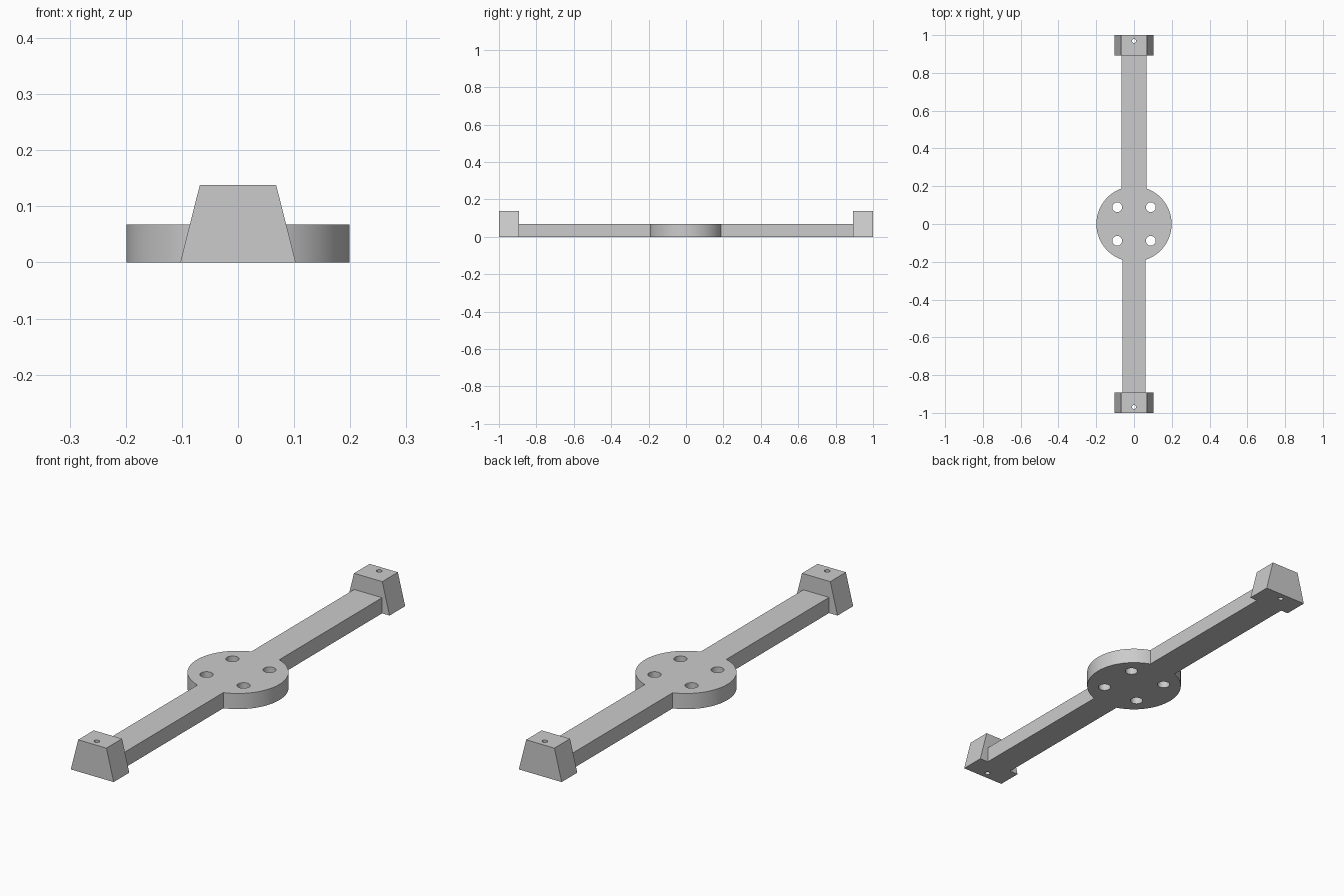
import bpy
import bmesh
import math

cube = bpy.data.objects.get("Cube")
if cube:
    bpy.data.objects.remove(cube, do_unlink=True)

GREY = (0.6, 0.6, 0.6, 1.0)
mat = bpy.data.materials.new("light_grey")
mat.use_nodes = True
mat.diffuse_color = GREY
mat.node_tree.nodes["Principled BSDF"].inputs["Base Color"].default_value = GREY

ARM_H = 0.068
BLOCK_H = 0.138
BLOCK_Y = 0.893
DISC_R = 0.199


def link(name, bm):
    bmesh.ops.recalc_face_normals(bm, faces=bm.faces)
    mesh = bpy.data.meshes.new(name)
    bm.to_mesh(mesh)
    bm.free()
    mesh.materials.append(mat)
    obj = bpy.data.objects.new(name, mesh)
    bpy.context.collection.objects.link(obj)
    return obj


def prism(name, low, high, y0, y1, height):
    """Extrude a symmetric trapezoid section along y."""
    bm = bmesh.new()
    section = [(-low, 0), (low, 0), (high, height), (-high, height)]
    face = bm.faces.new([bm.verts.new((x, y0, z)) for x, z in section])
    grown = bmesh.ops.extrude_face_region(bm, geom=[face])["geom"]
    verts = [g for g in grown if isinstance(g, bmesh.types.BMVert)]
    bmesh.ops.translate(bm, verts=verts, vec=(0, y1 - y0, 0))
    return link(name, bm)


def cylinder(name, radius, height, x, y, z, sides):
    bm = bmesh.new()
    bmesh.ops.create_cone(bm, cap_ends=True, segments=sides,
                          radius1=radius, radius2=radius, depth=height)
    bmesh.ops.translate(bm, verts=bm.verts, vec=(x, y, z))
    return link(name, bm)


def drill(obj, spots, radius):
    """Cut vertical through holes, then smooth the round walls."""
    for i, (x, y) in enumerate(spots):
        cutter = cylinder(obj.name + "_hole_cutter", radius, 0.6, x, y, 0.05, 32)
        mod = obj.modifiers.new(f"hole_{i}", "BOOLEAN")
        mod.operation = "DIFFERENCE"
        mod.solver = "EXACT"
        mod.object = cutter
        bpy.context.view_layer.objects.active = obj
        bpy.ops.object.modifier_apply(modifier=mod.name)
        bpy.data.objects.remove(cutter, do_unlink=True)
    bpy.ops.object.select_all(action="DESELECT")
    obj.select_set(True)
    bpy.context.view_layer.objects.active = obj
    bpy.ops.object.shade_smooth_by_angle(angle=math.radians(30))


# Central mounting disc with four holes
disc = cylinder("mounting_disc", DISC_R, ARM_H, 0, 0, ARM_H / 2, 96)
drill(disc, [(sx * 0.089, sy * 0.089) for sx in (-1, 1) for sy in (-1, 1)], 0.026)

# Arms (the front one is slightly narrower) and their tapered end blocks
for side, s, half in (("front", -1, 0.062), ("back", 1, 0.067)):
    prism(side + "_arm", half, half, s * 0.18, s * BLOCK_Y, ARM_H)
    block = prism(side + "_end_block", 0.103, 0.068, s * BLOCK_Y, s * 1.0, BLOCK_H)
    drill(block, [(0, s * 0.969)], 0.011)
